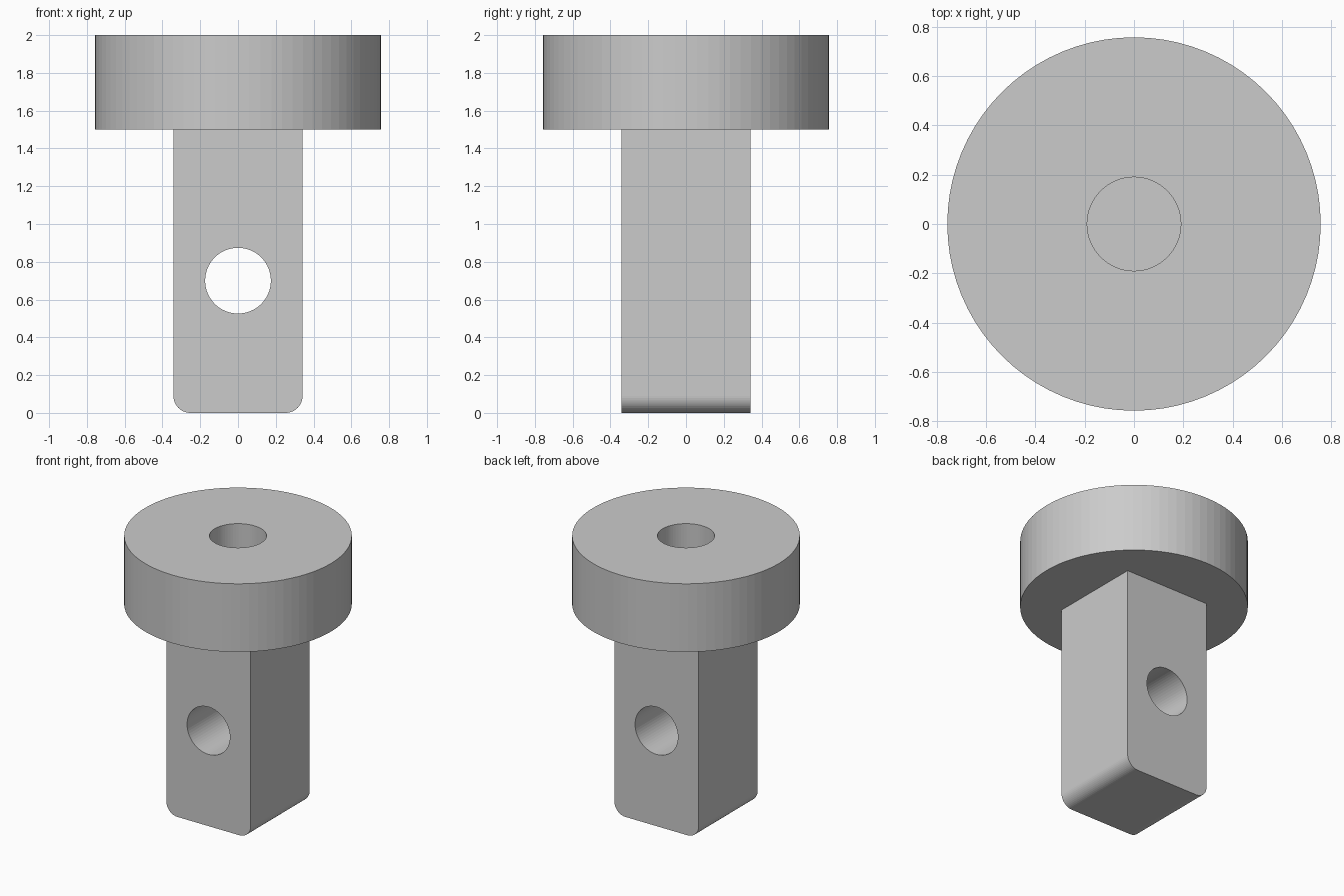
import bpy, bmesh, math

if "Cube" in bpy.data.objects:
    bpy.data.objects.remove(bpy.data.objects["Cube"])

HEAD_R, HEAD_Z, TOP_Z = 0.757, 1.5, 2.0
HALF, FILLET = 0.342, 0.09
BORE_R, CROSS_R, CROSS_Z = 0.19, 0.174, 0.70


def prism(name, profile, vec):
    """Extrude a closed profile of 3D points along vec."""
    bm = bmesh.new()
    face = bm.faces.new([bm.verts.new(p) for p in profile])
    ext = bmesh.ops.extrude_face_region(bm, geom=[face])
    verts = [g for g in ext["geom"] if isinstance(g, bmesh.types.BMVert)]
    bmesh.ops.translate(bm, verts=verts, vec=vec)
    bmesh.ops.recalc_face_normals(bm, faces=bm.faces)
    mesh = bpy.data.meshes.new(name)
    bm.to_mesh(mesh)
    bm.free()
    obj = bpy.data.objects.new(name, mesh)
    bpy.context.collection.objects.link(obj)
    return obj


def circle(r, n):
    return [(r * math.cos(2 * math.pi * i / n), r * math.sin(2 * math.pi * i / n))
            for i in range(n)]


def boolean(target, tool, operation):
    mod = target.modifiers.new(tool.name, 'BOOLEAN')
    mod.operation = operation
    mod.solver = 'EXACT'
    mod.object = tool
    bpy.context.view_layer.objects.active = target
    bpy.ops.object.modifier_apply(modifier=mod.name)
    bpy.data.objects.remove(tool, do_unlink=True)


# Square shank, rounded along its two lower side edges
right = []
for i in range(13):
    a = math.radians(-90 + 90 * i / 12)
    right.append((HALF - FILLET + FILLET * math.cos(a), FILLET + FILLET * math.sin(a)))
right.append((HALF, 1.75))
outline = right + [(-x, z) for x, z in reversed(right)]
pin = prism("square_shank_pin", [(x, -HALF, z) for x, z in outline], (0, 2 * HALF, 0))

# Round head
head = prism("round_head", [(x, y, HEAD_Z) for x, y in circle(HEAD_R, 80)],
             (0, 0, TOP_Z - HEAD_Z))
boolean(pin, head, 'UNION')

# Blind bore in the head
bore = prism("head_bore", [(x, y, HEAD_Z) for x, y in circle(BORE_R, 64)], (0, 0, 0.7))
boolean(pin, bore, 'DIFFERENCE')

# Cross hole through the shank, front to back
cross = prism("cross_hole", [(x, -1, CROSS_Z + z) for x, z in circle(CROSS_R, 64)], (0, 2, 0))
boolean(pin, cross, 'DIFFERENCE')
